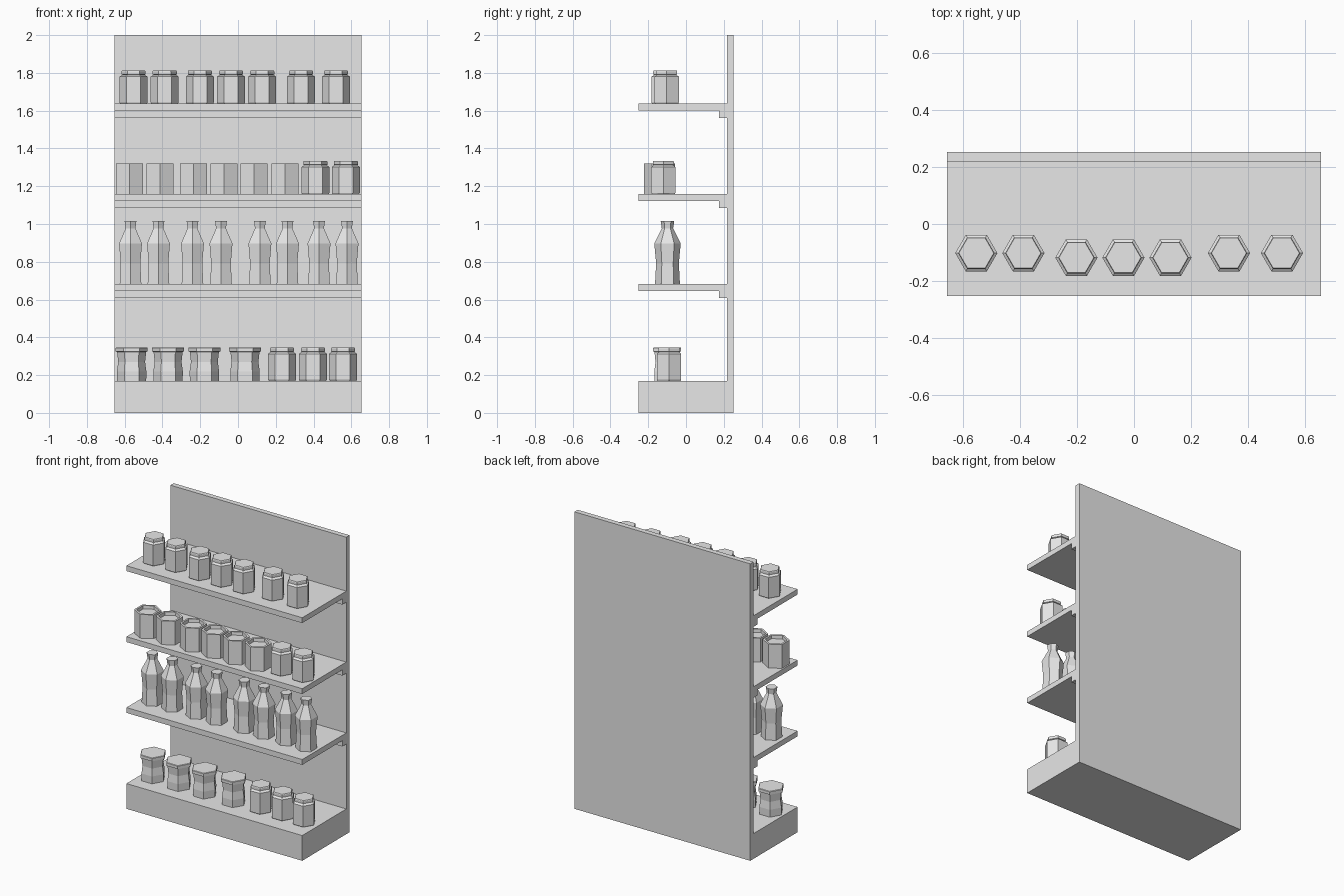
import bpy
import bmesh
from math import cos, sin, pi

cube = bpy.data.objects.get("Cube")
if cube:
    bpy.data.objects.remove(cube, do_unlink=True)

grey = bpy.data.materials.new("light_grey")
grey.use_nodes = True
grey.diffuse_color = (0.8, 0.8, 0.8, 1)
grey.node_tree.nodes["Principled BSDF"].inputs["Base Color"].default_value = (0.8, 0.8, 0.8, 1)


def add_object(name, bm):
    bmesh.ops.recalc_face_normals(bm, faces=bm.faces)
    mesh = bpy.data.meshes.new(name)
    bm.to_mesh(mesh)
    bm.free()
    mesh.materials.append(grey)
    obj = bpy.data.objects.new(name, mesh)
    bpy.context.collection.objects.link(obj)


def extrude_side(name, outline):
    """Extrude a (y, z) outline across the full width."""
    bm = bmesh.new()
    face = bm.faces.new([bm.verts.new((-HALF_WIDTH, y, z)) for y, z in outline])
    moved = bmesh.ops.extrude_face_region(bm, geom=[face])["geom"]
    verts = [v for v in moved if isinstance(v, bmesh.types.BMVert)]
    bmesh.ops.translate(bm, verts=verts, vec=(2 * HALF_WIDTH, 0, 0))
    add_object(name, bm)


def hex_lathe(name, profile, x, y, z, turn=0):
    """Six-sided container from (radius, height) points, closed at both ends."""
    bm = bmesh.new()
    rings = [[bm.verts.new((x + r * cos(turn + i * pi / 3),
                            y + r * sin(turn + i * pi / 3), z + h))
              for i in range(6)] for r, h in profile]
    for low, high in zip(rings, rings[1:]):
        for i in range(6):
            j = (i + 1) % 6
            bm.faces.new((low[i], low[j], high[j], high[i]))
    bm.faces.new(rings[0][::-1])
    bm.faces.new(rings[-1])
    add_object(name, bm)


HALF_WIDTH = 0.655
FRONT, PANEL, BACK = -0.252, 0.217, 0.252
LIP = 0.174
BASE_TOP, LOW, MIDDLE, TOP = 0.17, 0.682, 1.159, 1.637

# Back panel and plinth
extrude_side("back_panel", [(PANEL, 0), (BACK, 0), (BACK, 2), (PANEL, 2)])
extrude_side("base_plinth", [(FRONT, 0), (PANEL, 0), (PANEL, BASE_TOP), (FRONT, BASE_TOP)])

# Shelves with a support lip along the back
for name, z in (("low_shelf", LOW), ("middle_shelf", MIDDLE), ("top_shelf", TOP)):
    under, lip = z - 0.036, z - 0.075
    extrude_side(name, [(FRONT, z), (FRONT, under), (LIP, under),
                        (LIP, lip), (PANEL, lip), (PANEL, z)])

# Container profiles
JAR = [(0.07, 0), (0.074, 0.006), (0.074, 0.143), (0.059, 0.153),
       (0.064, 0.155), (0.064, 0.171), (0.061, 0.175)]
CUP = [(0.0825, 0), (0.0825, 0.16), (0.068, 0.16), (0.066, 0.138)]
BOTTLE = [(0.066, 0), (0.06, 0.11), (0.07, 0.215), (0.03, 0.295), (0.036, 0.334)]
POT = [(0.077, 0), (0.078, 0.05), (0.071, 0.1), (0.077, 0.153),
       (0.085, 0.155), (0.085, 0.174), (0.082, 0.177)]

# Rows of goods: name, profile, shelf height, y, turn, x positions
ROWS = [
    ("top_jar", JAR, TOP, -0.102, 0, (-0.553, -0.388, 0.333, 0.519)),
    ("top_front_jar", JAR, TOP, -0.118, 0, (-0.202, -0.037, 0.128)),
    ("open_cup", CUP, MIDDLE, -0.14, pi / 6, (-0.574, -0.413, -0.235, -0.074, 0.085, 0.249)),
    ("middle_jar", JAR, MIDDLE, -0.12, 0, (0.41, 0.571)),
    ("bottle", BOTTLE, LOW, -0.098, pi / 6,
     (-0.569, -0.421, -0.241, -0.09, 0.116, 0.262, 0.429, 0.577)),
    ("wide_lid_pot", POT, BASE_TOP, -0.1, 0, (-0.563, -0.37, -0.178, 0.037)),
    ("base_jar", JAR, BASE_TOP, -0.09, 0, (0.233, 0.397, 0.556)),
]
for name, profile, z, y, turn, xs in ROWS:
    for n, x in enumerate(xs, 1):
        hex_lathe(f"{name}_{n}", profile, x, y, z, turn)
